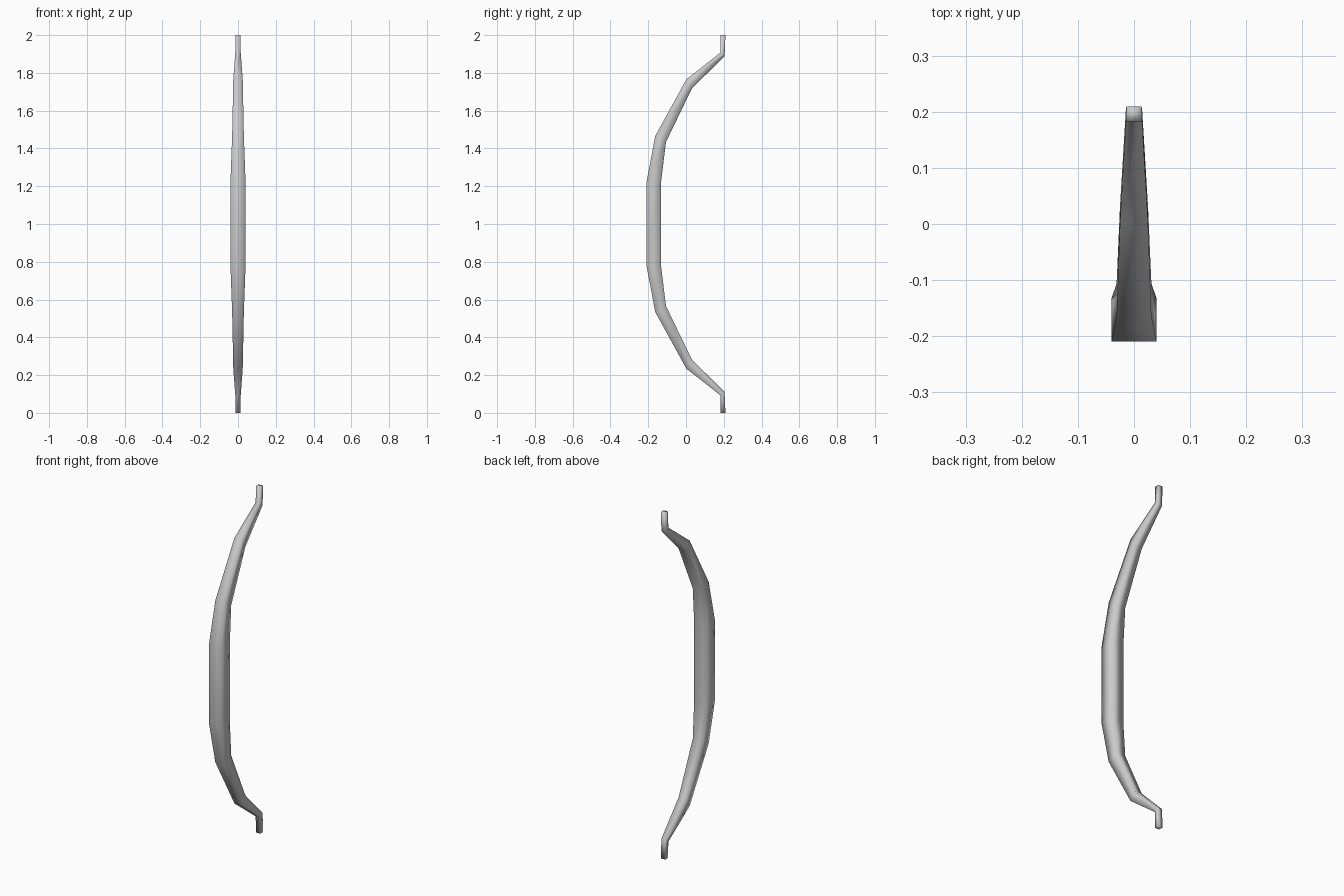
import bpy, bmesh

if "Cube" in bpy.data.objects:
    bpy.data.objects.remove(bpy.data.objects["Cube"])

# Upper half of the bow: (front y, front z, back y, back z, half width in x)
upper = [
    (-0.209, 1.222, -0.132, 1.222, 0.040),
    (-0.163, 1.466, -0.106, 1.434, 0.031),
    (0.002, 1.766, 0.031, 1.717, 0.025),
    (0.182, 1.907, 0.204, 1.889, 0.0145),
    (0.183, 2.000, 0.209, 2.000, 0.0135),
]
# Mirror about z = 1 for the lower limb
lower = [(a, 2 - b, c, 2 - d, w) for a, b, c, d, w in reversed(upper)]

# Square section swept along the limbs
bm = bmesh.new()
rings = []
for fy, fz, by, bz, w in lower + upper:
    rings.append([bm.verts.new(p) for p in
                  ((-w, fy, fz), (w, fy, fz), (w, by, bz), (-w, by, bz))])
for r0, r1 in zip(rings, rings[1:]):
    for i in range(4):
        j = (i + 1) % 4
        bm.faces.new((r0[i], r0[j], r1[j], r1[i]))

# Tip caps
bm.faces.new(rings[0][::-1])
bm.faces.new(rings[-1])
bmesh.ops.recalc_face_normals(bm, faces=bm.faces[:])
for f in bm.faces:
    f.smooth = True

mesh = bpy.data.meshes.new("bow_stave")
bm.to_mesh(mesh)
bm.free()
bpy.context.collection.objects.link(bpy.data.objects.new("bow_stave", mesh))
